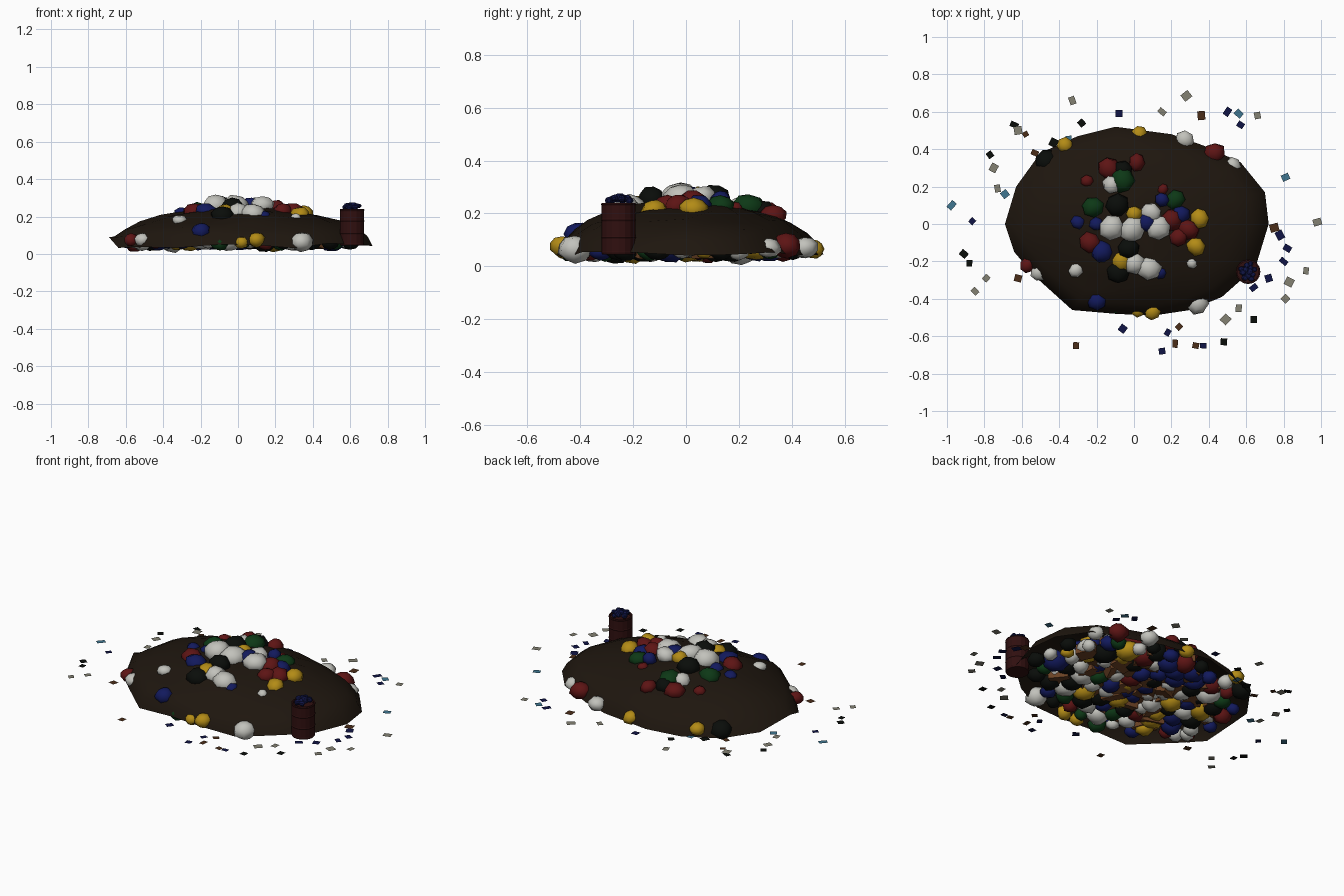
import bpy, bmesh, math, random
from mathutils import Matrix, Vector

if "Cube" in bpy.data.objects:
    bpy.data.objects.remove(bpy.data.objects["Cube"])

random.seed(11)
R = random.uniform
COL = dict(red=(.11, .007, .007), blue=(.006, .010, .11), white=(.54, .54, .50), black=(.003, .004, .003),
           yellow=(.45, .26, .008), green=(.004, .04, .008), earth=(.013, .008, .0045), card=(.15, .055, .018),
           rust=(.03, .005, .005), gray=(.23, .22, .17), navy=(.005, .007, .06), teal=(.05, .18, .28),
           brown=(.07, .026, .009))
MATS = {}
for n, c in COL.items():
    MATS[n] = bpy.data.materials.new(n)
    MATS[n].diffuse_color = (*c, 1)


def finish(bm, name, mat, smooth=True):
    me = bpy.data.meshes.new(name)
    bm.to_mesh(me)
    bm.free()
    me.materials.append(MATS[mat])
    for p in me.polygons:
        p.use_smooth = smooth
    ob = bpy.data.objects.new(name, me)
    bpy.context.collection.objects.link(ob)
    return ob


# earth mound: irregular outline, lofted dome, open underneath
RIM = [(.72, 0), (.70, .17), (.57, .33), (.37, .42), (.2, .48), (-.1, .52), (-.3, .47), (-.5, .38), (-.63, .2),
       (-.69, 0), (-.64, -.15), (-.53, -.28), (-.33, -.46), (-.1, -.48), (.1, -.49), (.3, -.46), (.47, -.39), (.65, -.23)]


def height(t):
    return .05 + .2 * max(0, 1 - t * t) ** .6


def mound_z(x, y):
    return height(math.hypot((x - .015) / .71, (y - .015) / .505))


bm = bmesh.new()
rings = []
for t in (1, .96, .88, .76, .6, .42, .22):
    rings.append([bm.verts.new((x * t, y * t, height(t) + (R(-.02, .005) if t == 1 else R(-.01, .01)))) for x, y in RIM])
rings[0][9].co.z = .09
for a, b in zip(rings, rings[1:]):
    for i in range(len(RIM)):
        j = (i + 1) % len(RIM)
        bm.faces.new((a[i], a[j], b[j], b[i]))
top = bm.verts.new((0, 0, .25))
for i in range(len(RIM)):
    bm.faces.new((rings[-1][i], rings[-1][(i + 1) % len(RIM)], top))
finish(bm, "earth_mound", "earth")

# rubbish bags, collected into one mesh per colour
bags = {c: bmesh.new() for c in ("red", "blue", "white", "black", "yellow", "green")}


def add_bag(col, x, y, z, r):
    bm = bags[col]
    m = (Matrix.Translation((x, y, z)) @ Matrix.Rotation(R(0, 6.28), 4, 'Z') @ Matrix.Rotation(R(-.4, .4), 4, 'X')
         @ Matrix.Diagonal((r * R(1, 1.15), r * R(.95, 1.05), r * R(.75, .9), 1)))
    new = bmesh.ops.create_uvsphere(bm, u_segments=7, v_segments=5, radius=1, matrix=m)["verts"]
    c = Vector((x, y, z))
    for v in new:
        v.co = c + (v.co - c) * R(.93, 1.08)


# bags poking out of the crown: x, y, radius
CROWN = dict(
    red=[(-.135, .295, .06), (.015, .33, .045), (-.25, .23, .035), (.155, .185, .03), (.2, .02, .06), (.29, -.03, .055),
         (.24, -.07, .05), (-.235, -.1, .06)],
    green=[(-.06, .235, .065), (-.22, .09, .06), (.22, .13, .05)],
    white=[(-.12, .21, .05), (.09, .06, .055), (-.12, -.02, .07), (-.01, -.03, .07), (.13, -.02, .065), (0, -.21, .06),
           (.08, -.235, .065), (-.31, -.245, .04), (.31, -.21, .03)],
    black=[(-.06, .29, .05), (-.09, .1, .065), (-.085, -.26, .06), (-.03, -.13, .055)],
    yellow=[(0, .055, .045), (.35, .03, .05), (.33, -.12, .05), (-.07, -.2, .055)],
    blue=[(.15, .13, .04), (.07, .01, .05), (.25, .05, .05), (-.17, -.15, .06), (-.3, .01, .04), (-.2, 0, .04),
          (.14, -.26, .035)])
for col, items in CROWN.items():
    for x, y, r in items:
        lift = .012 if math.hypot(x, y) < .2 else -.006
        add_bag(col, x, y, mound_z(x, y) + lift - max(0, .045 - r) * .4, r)

# bags poking out of the flanks
for col, x, y, z, r in [("yellow", -.37, .42, .08, .045), ("yellow", .03, .48, .065, .045), ("white", .27, .45, .07, .05),
                        ("red", .43, .38, .08, .055), ("white", .53, .31, .07, .045), ("black", -.47, .34, .07, .06),
                        ("white", .34, -.42, .065, .06), ("yellow", .02, -.46, .06, .04), ("yellow", .1, -.47, .075, .045),
                        ("blue", -.2, -.41, .12, .05), ("red", -.57, -.22, .075, .04), ("white", -.51, -.26, .075, .045)]:
    add_bag(col, x, y, z, r)

# bags filling the inside, visible from below: a loose bottom layer and a layer above it
names = ["white", "blue", "black", "red", "yellow", "white", "blue", "black", "blue", "white", "black", "green"]
for i in range(105):
    t, a, r = .91 * math.sqrt((i + .5) / 105), i * 2.39996, R(.048, .07) * (1 if i < 75 else .72)
    x, y = .69 * t * math.cos(a), .48 * t * math.sin(a)
    add_bag(random.choice(names), x, y, R(.065, .095) if i < 75 else R(.055, .065), r)
for i in range(60):
    t, a, r = .68 * math.sqrt((i + .5) / 60), i * 2.39996 + 1, R(.045, .065)
    x, y = .69 * t * math.cos(a), .48 * t * math.sin(a)
    add_bag(random.choice(names), x, y, mound_z(x, y) - r - R(0, .04), r)
for col, bm in bags.items():
    finish(bm, col + "_bags", col)

# cardboard boxes buried in the pile
bm = bmesh.new()
for i in range(60):
    t, a = .78 * math.sqrt((i + .5) / 60), i * 2.39996 + .7
    m = (Matrix.Translation((.68 * t * math.cos(a), .47 * t * math.sin(a), R(.065, .1)))
         @ Matrix.Rotation(R(0, 6.28), 4, 'Z') @ Matrix.Rotation(R(-.4, .4), 4, 'X')
         @ Matrix.Diagonal((R(.08, .13), R(.06, .1), R(.03, .06), 1)))
    bmesh.ops.create_cube(bm, size=1, matrix=m)
finish(bm, "cardboard_boxes", "card", False)

# barrel: spun ribbed profile with an open top
bm = bmesh.new()
PROFILE = [(0, .045), (.062, .045), (.065, .052), (.064, .058), (.064, .103), (.066, .108), (.064, .113), (.064, .17),
           (.066, .175), (.064, .18), (.064, .228), (.066, .234), (.064, .24), (.057, .24), (.057, .225), (0, .225)]
vs = [bm.verts.new((r, 0, z)) for r, z in PROFILE]
es = [bm.edges.new(p) for p in zip(vs, vs[1:])]
bmesh.ops.spin(bm, geom=vs + es, cent=(0, 0, 0), axis=(0, 0, 1), angle=math.tau, steps=16)
bmesh.ops.remove_doubles(bm, verts=bm.verts[:], dist=.0005)
bmesh.ops.recalc_face_normals(bm, faces=bm.faces[:])
finish(bm, "barrel", "rust", False).location = (.61, -.255, 0)

# small rubbish heaped in the barrel
bags["navy"] = bmesh.new()
for i in range(12):
    t, a = .044 * math.sqrt((i + .5) / 12), i * 2.39996
    add_bag("navy", .61 + t * math.cos(a), -.255 + t * math.sin(a), .255 - t * .2 + R(0, .01), R(.014, .02))
finish(bags["navy"], "barrel_rubbish", "navy", False)

# flat litter scattered around the mound
LITTER = dict(
    gray=[(-.33, .66), (-.62, .5), (.15, .6), (.28, .685), (.66, .58), (-.75, .3), (-.73, .19), (-.85, -.36), (-.79, -.29),
          (.92, -.25), (.98, .01), (.83, -.31), (.81, -.4), (.56, -.45), (.49, -.51)],
    navy=[(-.08, .59), (.57, .53), (.5, .6), (-.865, .015), (.78, -.06), (.82, -.13), (.8, -.2), (.72, -.29), (.64, -.34),
          (.18, -.58), (.15, -.68), (-.06, -.56), (.37, -.65)],
    black=[(-.28, .54), (-.64, .53), (-.43, .435), (-.48, .35), (-.77, .37), (-.91, -.16), (-.88, -.21), (.64, -.51),
           (.48, -.63)],
    teal=[(.56, .59), (-.35, .45), (.81, .25), (-.975, .1), (-.69, .16)],
    brown=[(-.53, .38), (-.58, .48), (.36, .58), (.75, -.02), (-.31, -.65), (.24, -.55), (.22, -.64), (.33, -.65), (-.62, -.29)])
for col, pts in LITTER.items():
    bm = bmesh.new()
    for x, y in pts:
        m = (Matrix.Translation((x, y, .042)) @ Matrix.Rotation(R(-1, 1), 4, 'Z')
             @ Matrix.Diagonal((R(.014, .024), R(.014, .024), 1, 1)))
        bmesh.ops.create_grid(bm, x_segments=1, y_segments=1, size=1, matrix=m)
    finish(bm, col + "_litter", col, False)

for m in bpy.data.materials:
    if m.users and not m.is_grease_pencil:
        m.use_nodes = True
        m.node_tree.nodes["Principled BSDF"].inputs["Base Color"].default_value = m.diffuse_color
